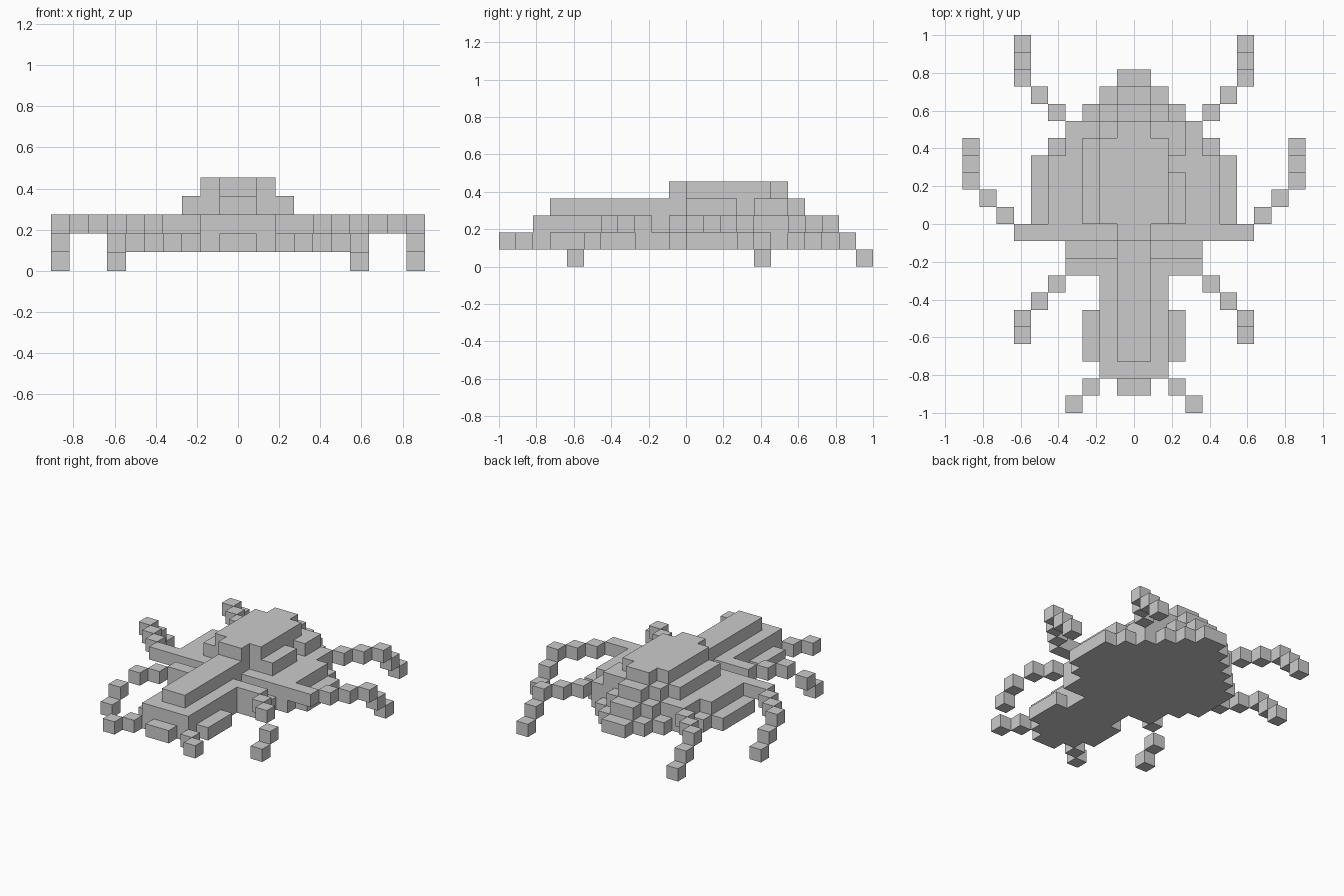
import bpy, bmesh

if "Cube" in bpy.data.objects:
    bpy.data.objects.remove(bpy.data.objects["Cube"])

U = 1 / 11  # one block


def blocks(name, cells):
    """Join a set of unit cells into one closed shell with merged flat faces."""
    bm = bmesh.new()
    sides = {(1, 0, 0): [(1, 0, 0), (1, 1, 0), (1, 1, 1), (1, 0, 1)],
             (-1, 0, 0): [(0, 0, 0), (0, 0, 1), (0, 1, 1), (0, 1, 0)],
             (0, 1, 0): [(0, 1, 0), (0, 1, 1), (1, 1, 1), (1, 1, 0)],
             (0, -1, 0): [(0, 0, 0), (1, 0, 0), (1, 0, 1), (0, 0, 1)],
             (0, 0, 1): [(0, 0, 1), (1, 0, 1), (1, 1, 1), (0, 1, 1)],
             (0, 0, -1): [(0, 0, 0), (0, 1, 0), (1, 1, 0), (1, 0, 0)]}
    for c in sorted(cells):
        for d, quad in sides.items():
            if tuple(a + b for a, b in zip(c, d)) not in cells:
                bm.faces.new([bm.verts.new([(a + b) * U for a, b in zip(c, q)]) for q in quad])
    bmesh.ops.remove_doubles(bm, verts=bm.verts, dist=1e-4)
    bmesh.ops.dissolve_limit(bm, angle_limit=0.02, verts=bm.verts, edges=bm.edges)
    me = bpy.data.meshes.new(name)
    bm.to_mesh(me)
    bm.free()
    ob = bpy.data.objects.new(name, me)
    bpy.context.collection.objects.link(ob)


# Body layers: (half width, y start, y end) strips by block height
layers = {
    1: [(1, -10, -9), (2, -9, -8), (3, -8, -5), (2, -5, -3), (4, -3, -1), (5, -1, 0),
        (6, 0, 4), (5, 4, 5), (4, 5, 6), (3, 6, 7), (2, 7, 8), (1, 8, 9)],
    2: [(2, -9, -3), (4, -3, -2), (1, -2, -1), (4, -1, 0),
        (5, 0, 4), (4, 4, 6), (2, 6, 7), (1, 7, 8)],
    3: [(1, -8, 0), (3, 0, 5), (2, 5, 6), (1, 6, 7)],
    4: [(1, -1, 0), (2, 0, 5), (1, 5, 6)],
}
body = {(x, y, z) for z, strips in layers.items()
        for w, a, b in strips for x in range(-w, w) for y in range(a, b)}
body.discard((2, 3, 3))
body.add((2, 5, 3))
blocks("body", body)

# Limbs as chains of blocks, mirrored left and right
limbs = {
    "antenna": [(2, -10, 1), (3, -11, 1)],
    "front_leg": [(4, -4, 2), (5, -5, 2), (6, -6, 1), (6, -7, 0)],
    "middle_leg": [(4, -1, 2), (5, -1, 2), (6, -1, 2), (7, 0, 2), (8, 1, 2),
                   (9, 2, 2), (9, 3, 1), (9, 4, 0)],
    "hind_leg": [(4, 6, 2), (5, 7, 2), (6, 8, 2), (6, 9, 1), (6, 10, 0)],
}
for name, chain in limbs.items():
    blocks(name + "_right", set(chain))
    blocks(name + "_left", {(-1 - x, y, z) for x, y, z in chain})
